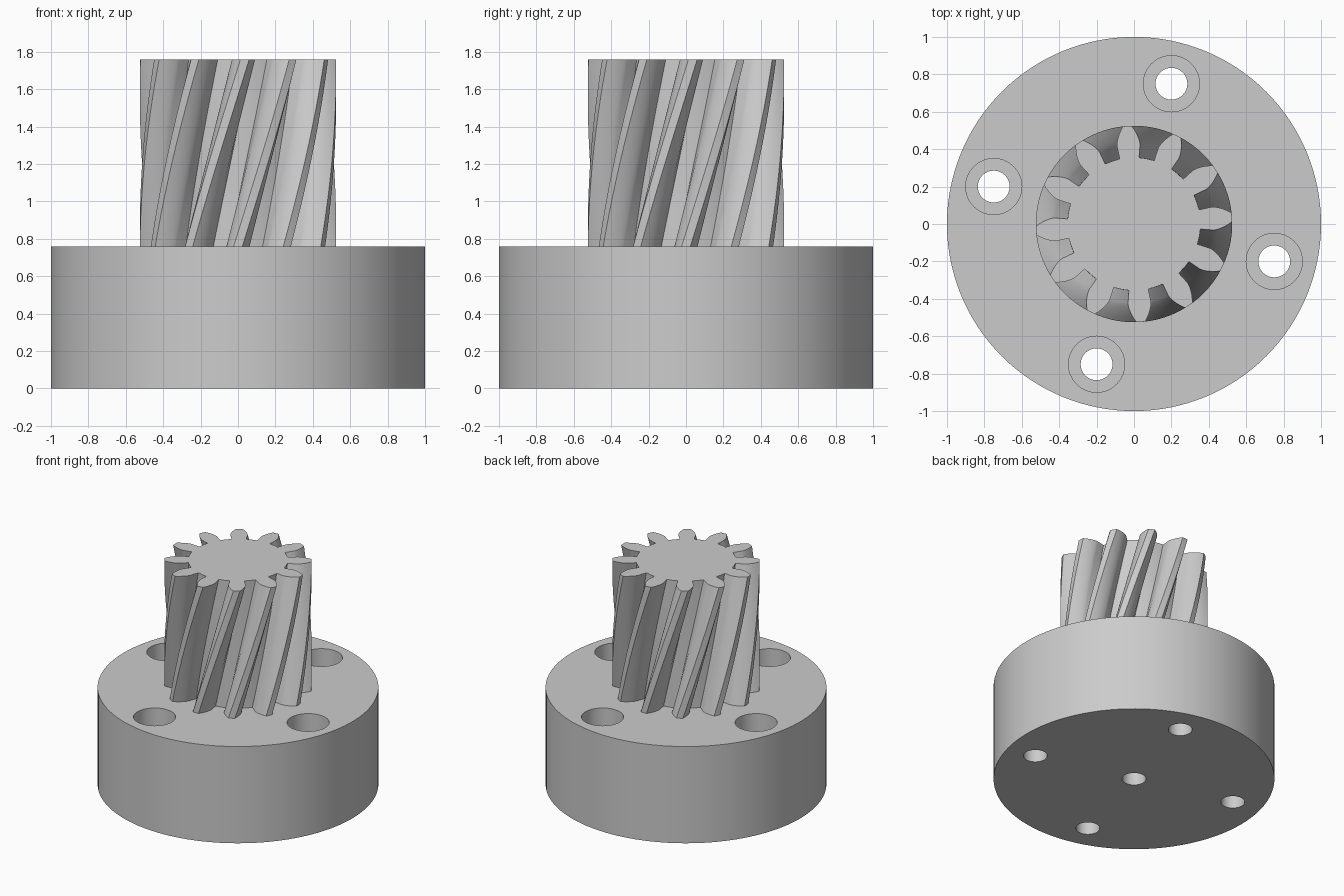
import bpy, bmesh
from math import sin, cos, tan, acos, pi, radians

cube = bpy.data.objects.get("Cube")
if cube:
    bpy.data.objects.remove(cube, do_unlink=True)

grey = bpy.data.materials.new("plain grey")
grey.use_nodes = True
colour = (0.6, 0.6, 0.6, 1)
grey.diffuse_color = colour
grey.node_tree.nodes["Principled BSDF"].inputs["Base Color"].default_value = colour

FLANGE_TOP, GEAR_TOP = 0.76, 1.76


def cylinder(name, radius, x, y, low, high, sides=64):
    bpy.ops.mesh.primitive_cylinder_add(vertices=sides, radius=radius, depth=high - low,
                                        location=(x, y, (low + high) / 2))
    obj = bpy.context.object
    obj.name = name
    obj.data.materials.append(grey)
    return obj


def smooth(obj):
    bpy.ops.object.select_all(action='DESELECT')
    obj.select_set(True)
    bpy.context.view_layer.objects.active = obj
    bpy.ops.object.shade_smooth_by_angle(angle=radians(25))


def cut(target, cutter):
    cutter.hide_render = True
    mod = target.modifiers.new("hole", 'BOOLEAN')
    mod.operation = 'DIFFERENCE'
    mod.solver = 'EXACT'
    mod.object = cutter
    bpy.context.view_layer.objects.active = target
    bpy.ops.object.modifier_apply(modifier=mod.name)
    bpy.data.objects.remove(cutter, do_unlink=True)


# Round flange with four counterbored screw holes and a blind shaft bore
flange = cylinder("flange", 1, 0, 0, 0, FLANGE_TOP, 128)
for x, y in ((0.2, 0.75), (-0.75, 0.2), (-0.2, -0.75), (0.75, -0.2)):
    cut(flange, cylinder("screw_hole", 0.085, x, y, -0.1, 0.9))
    cut(flange, cylinder("counterbore", 0.15, x, y, 0.38, 0.9))
cut(flange, cylinder("shaft_bore", 0.085, 0, 0, -0.1, 0.7))
smooth(flange)

# Helical pinion: involute teeth lofted along a twist
TEETH, PITCH, ROOT, TIP = 12, 0.45, 0.356, 0.525
BASE = PITCH * cos(radians(20))
TWIST = radians(34)  # per unit of height


def involute(radius):
    a = acos(min(1, BASE / radius))
    return tan(a) - a


def half_angle(radius):
    return pi / (2 * TEETH) + involute(PITCH) - involute(max(radius, BASE))


radii = [ROOT] + [BASE + (TIP - BASE) * (i / 8) ** 1.5 for i in range(9)]
flank = [(r, half_angle(r)) for r in radii]
tooth = [(r, -a) for r, a in flank] + [(TIP, 0)] + [(r, a) for r, a in reversed(flank)]
tooth.append((ROOT, pi / TEETH))
outline = [(r, a + k * 2 * pi / TEETH) for k in range(TEETH) for r, a in tooth]

bm = bmesh.new()
LAYERS, SUNK = 32, 0.02
rings = []
for i in range(LAYERS + 1):
    z = FLANGE_TOP - SUNK + (GEAR_TOP - FLANGE_TOP + SUNK) * i / LAYERS
    turn = TWIST * (z - FLANGE_TOP)
    rings.append([bm.verts.new((r * cos(a + turn), r * sin(a + turn), z)) for r, a in outline])
count = len(outline)
for low, high in zip(rings, rings[1:]):
    for j in range(count):
        k = (j + 1) % count
        bm.faces.new((low[j], low[k], high[k], high[j]))
bm.faces.new(rings[-1])
bm.faces.new(rings[0][::-1])
mesh = bpy.data.meshes.new("helical_gear")
bm.to_mesh(mesh)
bm.free()
gear = bpy.data.objects.new("helical_gear", mesh)
bpy.context.collection.objects.link(gear)
mesh.materials.append(grey)
smooth(gear)
